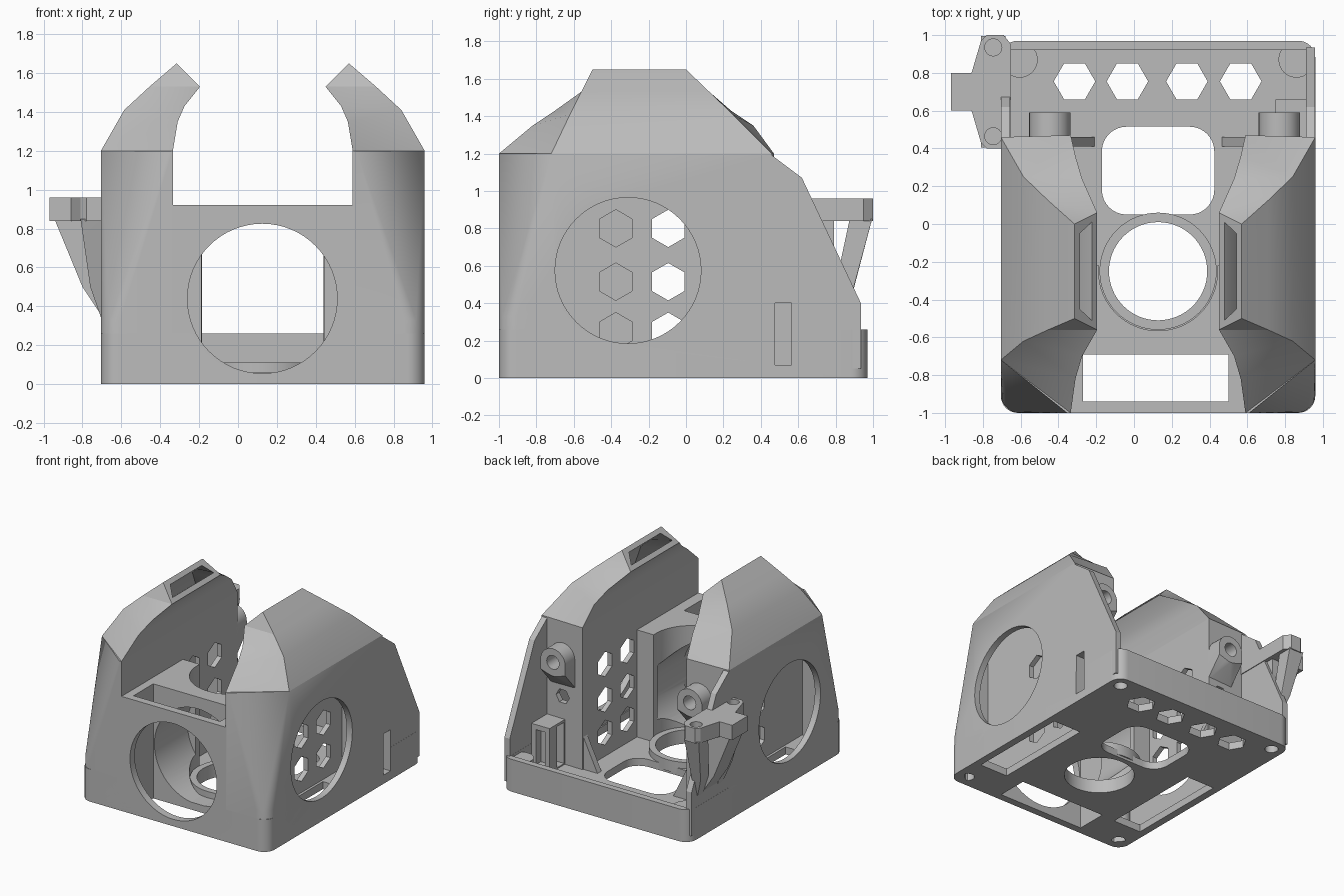
import bpy, bmesh
from math import sin, cos, pi, radians
from mathutils import Vector

if "Cube" in bpy.data.objects:
    bpy.data.objects.remove(bpy.data.objects["Cube"])

GREY = (0.5, 0.5, 0.5, 1)
mat = bpy.data.materials.new("plain grey")
mat.use_nodes = True
mat.diffuse_color = GREY
mat.node_tree.nodes["Principled BSDF"].inputs["Base Color"].default_value = GREY
MID = 0.1275          # centre plane of the housing
parts = []


def finish(name, bm):
    bmesh.ops.recalc_face_normals(bm, faces=bm.faces[:])
    me = bpy.data.meshes.new(name)
    bm.to_mesh(me)
    bm.free()
    me.materials.append(mat)
    ob = bpy.data.objects.new(name, me)
    bpy.context.collection.objects.link(ob)
    parts.append(ob)
    return ob


def loft(name, rings):
    """Skin a list of equal point loops and cap both ends."""
    bm = bmesh.new()
    vs = [[bm.verts.new(p) for p in r] for r in rings]
    n = len(rings[0])
    for a, b in zip(vs, vs[1:]):
        for i in range(n):
            j = (i + 1) % n
            bm.faces.new((a[i], a[j], b[j], b[i]))
    bm.faces.new(vs[0])
    bm.faces.new(vs[-1])
    if len(rings) > 2:
        bmesh.ops.triangulate(bm, faces=bm.faces[:])
    return finish(name, bm)


def prism(name, poly, axis, lo, hi):
    place = {"x": lambda a, b, c: (c, a, b), "y": lambda a, b, c: (a, c, b),
             "z": lambda a, b, c: (a, b, c)}[axis]
    return loft(name, [[place(a, b, c) for a, b in poly] for c in (lo, hi)])


def hull(name, pts):
    bm = bmesh.new()
    for p in pts:
        bm.verts.new(p)
    res = bmesh.ops.convex_hull(bm, input=bm.verts[:])
    loose = [v for v in bm.verts if not v.link_faces]
    bmesh.ops.delete(bm, geom=loose, context="VERTS")
    bmesh.ops.dissolve_limit(bm, angle_limit=0.005, verts=bm.verts[:], edges=bm.edges[:])
    return finish(name, bm)


def ngon(a, b, r, n=64, turn=0.0):
    return [(a + r * cos(turn + 2 * pi * i / n), b + r * sin(turn + 2 * pi * i / n)) for i in range(n)]


def rect(a0, b0, a1, b1):
    return [(a0, b0), (a1, b0), (a1, b1), (a0, b1)]


def rounded(a0, b0, a1, b1, r, n=8):
    pts = []
    for k, (a, b) in enumerate([(a1 - r, b1 - r), (a0 + r, b1 - r), (a0 + r, b0 + r), (a1 - r, b0 + r)]):
        pts += [(a + r * cos(pi / 2 * (k + i / n)), b + r * sin(pi / 2 * (k + i / n))) for i in range(n + 1)]
    return pts


def cut(target, *cutters):
    for c in cutters:
        m = target.modifiers.new("cut", "BOOLEAN")
        m.operation, m.solver, m.object = "DIFFERENCE", "EXACT", c
        bpy.context.view_layer.objects.active = target
        bpy.ops.object.modifier_apply(modifier=m.name)
        parts.remove(c)
        bpy.data.objects.remove(c)


def cutter(poly, axis, lo, hi):
    return prism("cutter", poly, axis, lo, hi)


def side_fan(flip):
    return cutter(ngon(-0.31, 0.575, 0.39), "x", *sorted((flip(0.89), flip(1.1))))


def cable_slot():
    return cutter(rect(0.475, 0.07, 0.565, 0.40), "x", 0.6, 1.1)


SIDES = {"left": lambda x: x, "right": lambda x: 2 * MID - x}
SCREWS = [(x, y) for x in (0.86, -0.605) for y in (0.87, -0.9)]

# Floor tray with low rim
tray = prism("floor_tray", rounded(-0.705, -1, 0.96, 0.97, 0.09), "z", 0, 0.26)
cut(tray, cutter(rect(-0.655, -0.95, 0.91, 0.92), "z", 0.06, 1),
    cutter(rounded(-0.17, 0.05, 0.425, 0.515, 0.13), "z", -1, 1),
    cutter(ngon(MID, -0.25, 0.26), "z", -1, 1),
    cutter(rect(-0.27, -0.94, 0.5, -0.69), "z", -1, 1),
    cutter(ngon(0.125, 0.44, 0.385), "y", -1.1, -0.94), cable_slot())
for x in (-0.315, -0.035, 0.28, 0.565):
    cut(tray, cutter(ngon(x, 0.755, 0.11, 6), "z", -1, 1))
for x, y in SCREWS:
    cut(tray, cutter(ngon(x, y, 0.05, 24), "z", -1, 0.15))
    boss = prism("screw_boss", ngon(x, y, 0.09 if y < 0 else 0.095, 32), "z", 0.0, 0.24)
    cut(boss, cutter(ngon(x, y, 0.05, 24), "z", -1, 0.15))

# Raised ring around the round floor opening
ring = prism("floor_ring", ngon(MID, -0.25, 0.31), "z", 0.02, 0.11)
cut(ring, cutter(ngon(MID, -0.25, 0.26), "z", -1, 1))

# Front block: fan opening, air slot and round pocket
block = prism("front_block", rect(-0.335, -1, 0.59, -0.22), "z", 0, 0.92)
cut(block, cutter(rect(-0.27, -0.94, 0.5, -0.69), "z", -1, 2),
    cutter(ngon(MID, -0.25, 0.315), "z", -1, 2),
    cutter(ngon(0.125, 0.44, 0.385), "y", -1.1, -0.27))

for side, fx in SIDES.items():
    def flipped(pts):
        return [(fx(x), y, z) for x, y, z in pts]

    # Side pod, lower half: rounded foot blending to a chamfered shoulder
    arc = [(0.86 + 0.1 * sin(pi / 16 * i), -0.9 - 0.1 * cos(pi / 16 * i)) for i in range(9)]
    pts = [(x, y, z) for x, y in arc for z in (0, 0.33)]
    pts += [(0.59, y, z) for y in (-1, 0.47) for z in (0, 1.2)]
    pts += [(0.61, -1, 1.2), (0.96, -0.72, 1.2), (0.96, 0.46, 0), (0.96, 0.46, 1.2)]
    pod = hull(side + "_pod_lower", flipped(pts))
    hollow = [(0.63, y, z) for y in (-0.94, 0.42) for z in (-0.1, 1.3)]
    hollow += [(x, y, z) for x, y in ((0.85, -0.94), (0.91, -0.87)) for z in (-0.1, 0.32)]
    hollow += [(0.91, -0.69, 1.3), (0.91, 0.42, -0.1), (0.91, 0.42, 1.3)]
    cut(pod, hull("cutter", flipped(hollow)), side_fan(fx))
    for y in (-0.375, -0.095, 0.185):
        for z in (0.25, 0.515, 0.8):
            cut(pod, cutter(ngon(y, z, 0.1, 6, pi / 2), "x", *sorted((fx(0.5), fx(0.7)))))
    cut(tray, side_fan(fx), cutter(rect(*sorted((fx(0.65), fx(0.9)))[:1], -0.7, max(fx(0.65), fx(0.9)), 0.15),
                                   "z", -1, 0.1))

    # Side pod, upper half: curls inward to a slanted outlet
    outer = [[(0.59, -1, 1.2), (0.96, -0.72, 1.2), (0.96, 0.46, 1.2), (0.59, 0.47, 1.2)],
             [(0.565, -0.82, 1.35), (0.84, -0.62, 1.41), (0.84, 0.25, 1.41), (0.565, 0.36, 1.35)],
             [(0.53, -0.7, 1.43), (0.71, -0.56, 1.53), (0.71, 0.125, 1.53), (0.53, 0.24, 1.43)],
             [(0.45, -0.56, 1.53), (0.57, -0.5, 1.65), (0.57, 0, 1.65), (0.45, 0.06, 1.53)]]
    inner = []
    for a, b, c, d in outer:
        a, b, c, d = map(Vector, (a, b, c, d))
        w, back = (b - a) * Vector((1, 0, 1)), Vector((0, 0.05, 0))
        k = 0.04 / w.length
        inner.append([a + w * k + back, b - w * k + back, c - w * k - back, d + w * k - back])
    inner.insert(0, [p - Vector((0, 0, 0.1)) for p in inner[0]])
    inner.append([p + Vector((-0.08, 0, 0.08)) for p in inner[-1]])
    top = loft(side + "_pod_upper", [flipped(r) for r in outer])
    cut(top, loft("cutter", [flipped(r) for r in inner]))

    # Outer wall sloping down to the back rim
    wall = prism(side + "_back_wall", [(0.4, 0.05), (0.4, 1.2), (0.46, 1.19), (0.62, 1.07), (0.935, 0.4), (0.935, 0.05)],
                 "x", *sorted((fx(0.911), fx(0.959))))
    if side == "left":
        cut(wall, cable_slot())
        cut(pod, cable_slot())

    # Hinge boss on the pod's back face, with a nut recess below
    bx = 0.77 if side == "left" else -0.445
    boss = hull(side + "_hinge_boss", [(x, y, z) for x, z in ngon(bx, 0.92, 0.11, 32) for y in (0.45, 0.59)]
                + [(bx + s * 0.11, 0.45, 0.68) for s in (-1, 1)]
                + [(bx + s * 0.11, 0.59, 0.84) for s in (-1, 1)])
    cut(boss, cutter(ngon(bx, 0.92, 0.055, 24), "y", 0.3, 0.8))
    cut(pod, cutter(ngon(bx, 0.6, 0.06, 6), "y", 0.4, 0.6))

    # Small gusset at the foot of the inner wall
    prism(side + "_gusset", [(fx(0.6), 0.05), (fx(0.46), 0.05), (fx(0.59), 0.32)], "y", 0.41, 0.46)

# Cable slot housing
housing = prism("slot_housing", rect(0.75, 0.44, 0.92, 0.66), "z", 0.03, 0.42)
cut(housing, cable_slot(), cutter(rect(0.79, 0.6, 0.87, 0.7), "z", 0.1, 0.38))

# Side bracket: top plate, tongue and two tapering legs
half = [(-0.97, 0.1), (-0.86, 0.1), (-0.81, 0.27), (-0.78, 0.3), (-0.69, 0.3), (-0.65, 0.25)]
outline = [(x, 0.7 + y) for x, y in half] + [(x, 0.7 - y) for x, y in reversed(half)]
plate = prism("bracket_plate", outline, "z", 0.84, 0.96)
for y in (0.465, 0.935):
    cut(plate, cutter(ngon(-0.745, y, 0.045, 24), "z", 0.87, 1.1))
hull("bracket_tongue", [(x, y, z) for y in (0.61, 0.79)
                        for x, z in ((-0.965, 0.9), (-0.68, 0.9), (-0.8, 0.5), (-0.68, 0.32))])
for s in (-1, 1):
    mid = 0.7 + s * 0.235
    hull("bracket_leg", [(x, mid + d, 0.85) for x in (-0.81, -0.68) for d in (-0.06, 0.06)]
         + [(x, 0.7 + s * 0.15 + d, 0.5) for x in (-0.76, -0.68) for d in (-0.05, 0.05)]
         + [(-0.69, 0.7 + s * 0.12 + d, 0.3) for d in (-0.03, 0.03)])

# Smooth the round walls, keep the edges sharp
for ob in parts:
    bpy.ops.object.select_all(action="DESELECT")
    ob.select_set(True)
    bpy.context.view_layer.objects.active = ob
    bpy.ops.object.shade_smooth_by_angle(angle=radians(25))
